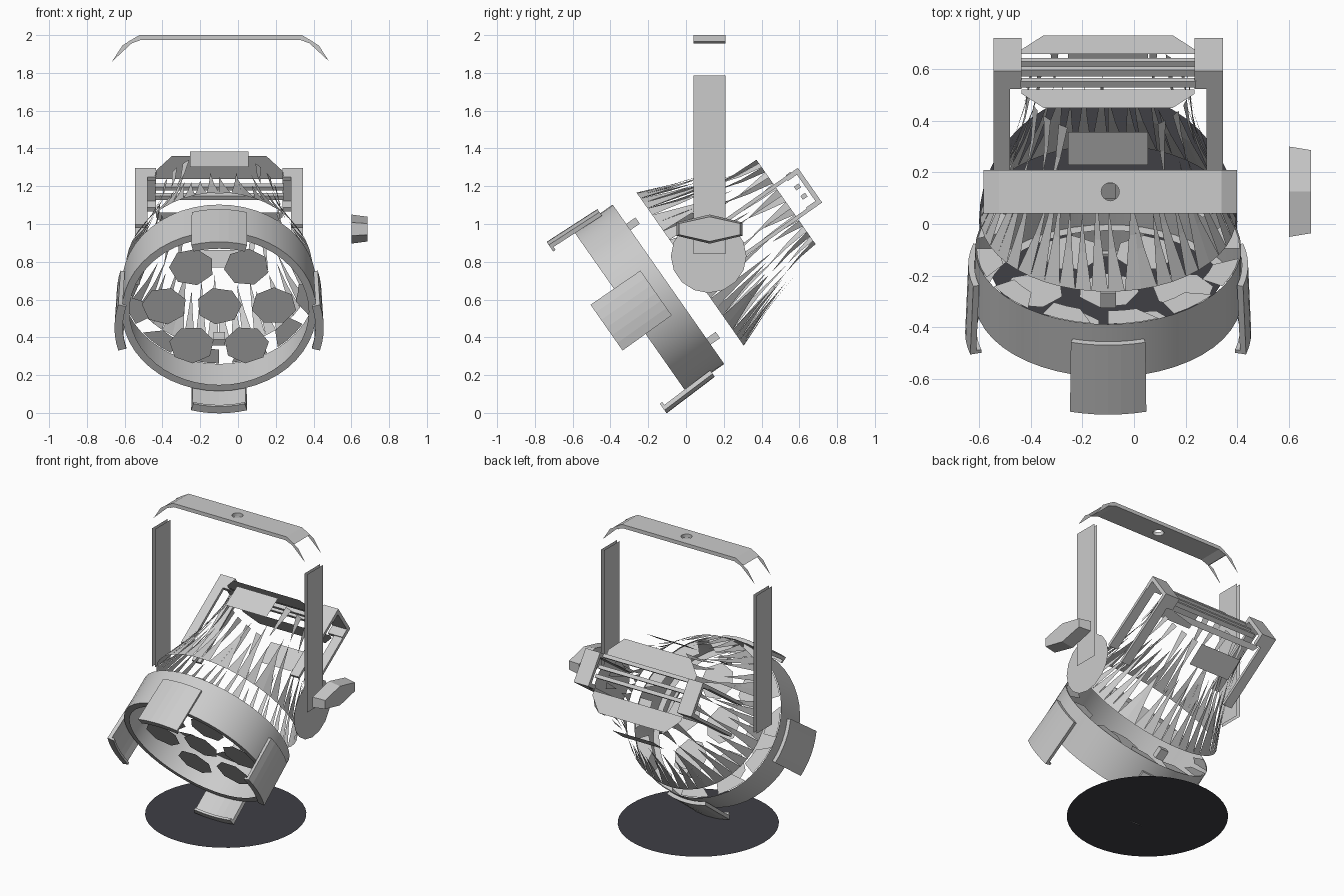
import bpy, bmesh, random
from math import sin, cos, pi, radians

if "Cube" in bpy.data.objects:
    bpy.data.objects.remove(bpy.data.objects["Cube"])

random.seed(4)
CX, PY, PZ = -0.1, 0.12, 0.83          # tilt pivot of the lamp head
YX = -0.092                            # yoke centre
CT, ST = cos(radians(35)), sin(radians(35))


def head(x, u, t):
    """Head space (x side, u up, t backwards along lamp axis) to world."""
    return (CX + x, PY + CT * t - ST * u, PZ + ST * t + CT * u)


def polar(r, a, t):
    return head(r * sin(a), r * cos(a), t)


def build(name, polys, smooth=False):
    bm = bmesh.new()
    for p in polys:
        bm.faces.new([bm.verts.new(v) for v in p])
    bmesh.ops.remove_doubles(bm, verts=bm.verts, dist=1e-4)
    bmesh.ops.recalc_face_normals(bm, faces=bm.faces)
    me = bpy.data.meshes.new(name)
    bm.to_mesh(me)
    bm.free()
    ob = bpy.data.objects.new(name, me)
    bpy.context.collection.objects.link(ob)
    if smooth:
        bpy.context.view_layer.objects.active = ob
        ob.select_set(True)
        bpy.ops.object.shade_smooth_by_angle()
        ob.select_set(False)
    return ob


def lathe(profile, a0, a1, n, closed=False):
    """Sweep a (t, r) profile around the lamp axis."""
    polys = []
    pairs = list(zip(profile, profile[1:]))
    if closed:
        pairs.append((profile[-1], profile[0]))
    for i in range(n):
        a, b = a0 + (a1 - a0) * i / n, a0 + (a1 - a0) * (i + 1) / n
        for (t0, r0), (t1, r1) in pairs:
            polys.append([polar(r0, a, t0), polar(r0, b, t0), polar(r1, b, t1), polar(r1, a, t1)])
    if closed:
        for a in (a0, a1):
            polys.append([polar(r, a, t) for t, r in profile])
    return polys


def prism(A, B):
    """Solid between two matching outlines."""
    n = len(A)
    return [A, B] + [[A[i], A[(i + 1) % n], B[(i + 1) % n], B[i]] for i in range(n)]


def head_box(x0, x1, u0, u1, t0, t1):
    q = [(x0, u0), (x1, u0), (x1, u1), (x0, u1)]
    return prism([head(x, u, t0) for x, u in q], [head(x, u, t1) for x, u in q])


# front ring with its lip
build("front_ring", lathe([(-.26, .515), (-.51, .515), (-.51, .475)], 0, 2 * pi, 48), True)

# broken annulus at the back of the ring
N = 48
polys = []
for i in range(N):
    a, b = 2 * pi * i / N, 2 * pi * (i + 1) / N
    if i % 4 < 2:
        polys.append([polar(.51, a, -.262), polar(.51, b, -.262), polar(.42, b, -.262), polar(.42, a, -.262)])
    elif i % 4 == 2:
        polys.append([polar(.51, a, -.262), polar(.51, b, -.262), polar(.42, a, -.262)])
build("ring_back_plate", polys)

# four accessory clips round the ring
for k, side in enumerate(("top", "right", "bottom", "left")):
    c = k * pi / 2
    prof = [(-.34, .518), (-.34, .542), (-.66, .554), (-.66, .51), (-.645, .51), (-.645, .53)]
    build("clip_" + side, lathe(prof, c - .27, c + .27, 6, True))

# seven lamp lenses
polys = []
for k in range(7):
    d = 0 if k == 6 else .29
    cx, cu = d * cos(k * pi / 3), d * sin(k * pi / 3)
    polys.append([head(cx + .12 * sin(j * 2 * pi / 7 + k), cu + .12 * cos(j * 2 * pi / 7 + k), -.46)
                  for j in range(7)])
build("lamp_lenses", polys)

# little tabs behind the ring
polys = []
for u in (-.39, .35):
    polys += head_box(-.03, .03, u, u + .04, -.27, -.2)
build("ring_tabs", polys)

# jagged can body: front spikes narrowing backwards, a few rear spikes, two rear panels
CURVE = [(-.12, .495), (.05, .425), (.2, .375), (.37, .33), (.5, .315)]


def can_r(t):
    for (t0, r0), (t1, r1) in zip(CURVE, CURVE[1:]):
        if t <= t1:
            return r0 + (r1 - r0) * (t - t0) / (t1 - t0)
    return CURVE[-1][1]


def spike(a, b, t0, t1, tip):
    m, tm = a + (b - a) * tip, (t0 + t1) / 2
    h0, h1 = (a + m) / 2, (b + m) / 2
    return [[polar(can_r(t0), a, t0), polar(can_r(t0), b, t0), polar(can_r(tm), h1, tm), polar(can_r(tm), h0, tm)],
            [polar(can_r(tm), h0, tm), polar(can_r(tm), h1, tm), polar(can_r(t1), m, t1)]]


front, rear = [], []
for i in range(N):
    a, b = 2 * pi * i / N, 2 * pi * (i + 1) / N
    front += spike(a, b, -.12, random.uniform(.15, .34), random.choice((0, 1, .5)))
    if i % 2 and abs(cos(a)) < .8:
        rear += spike(a, b, .5, random.uniform(.2, .34), random.choice((0, 1)))
build("can_front_spikes", front)
build("can_rear_spikes", rear)
for name, s in (("can_panel_top", 1), ("can_panel_bottom", -1)):
    build(name, [[head(-.155, s * .325, .36), head(.155, s * .325, .36),
                  head(.155, s * .318, .51), head(-.155, s * .318, .51)]])

# octagonal rear cover, split by slots
polys = []
for s in (1, -1):
    polys.append([head(x, s * u, .574) for x, u in
                  [(-.335, .12), (.335, .12), (.335, .15), (.25, .245), (-.25, .245), (-.335, .15)]])
build("rear_cover", polys)
polys = []
for u in (-.03, .03, .105):
    polys += head_box(-.34, .34, u - .012, u + .012, .58, .61)
build("rear_slats", polys)

# hollow side frames at the back
for name, s in (("side_frame_right", 1), ("side_frame_left", -1)):
    polys = []
    for v in (1, -1):
        polys += head_box(s * .38, s * .445, v * .092, v * .112, .13, .62)
        polys += head_box(s * .335, s * .445, v * .085, v * .112, .57, .655)
    polys += head_box(s * .335, s * .445, -.085, .085, .63, .655)
    build(name, polys)

# yoke top bar with a bolt hole
Y0, Y1 = .04, .21
out = [(-.49, 1.965), (-.43, 2), (.43, 2), (.49, 1.965), (.475, 1.955), (.42, 1.975), (-.42, 1.975), (-.475, 1.955)]
bar = build("yoke_top", prism([(YX + x, Y0, z) for x, z in out], [(YX + x, Y1, z) for x, z in out]))
circ = [(YX + .035 * cos(k * pi / 8), .125 + .035 * sin(k * pi / 8)) for k in range(16)]
hole = build("hole_cutter", prism([(x, y, 1.9) for x, y in circ], [(x, y, 2.1) for x, y in circ]))
hole.hide_render = True
hole.hide_set(True)
mod = bar.modifiers.new("hole", 'BOOLEAN')
mod.operation, mod.object = 'DIFFERENCE', hole

# bend edges and legs of the yoke
for side, s in (("right", 1), ("left", -1)):
    bend = [(.48, 1.97), (.52, 1.945), (.575, 1.86), (.505, 1.925), (.47, 1.957)]
    build("yoke_bend_" + side, [[(YX + s * x, y, z) for x, z in bend] for y in (Y0, Y1)])
    build("yoke_leg_" + side, [[(YX + s * x, Y0, .84), (YX + s * x, Y1, .84), (YX + s * x, Y1, 1.785),
                                (YX + s * x, Y0, 1.785)] for x in (.588, .566)])

# round pivot plate on the knob side
build("pivot_plate", [[(YX + .57, PY + .2 * cos(k * pi / 8), PZ + .195 * sin(k * pi / 8)) for k in range(16)]])

# tilt knob standing off the right side
shape = [(-.175, .035), (0, .077), (.175, .035), (.175, -.035), (0, -.077), (-.175, -.035)]
build("tilt_knob", prism([(.6, .125 + y, .973 + z) for y, z in shape],
                         [(.685, .125 + y * .92, .973 + z * .85) for y, z in shape]))

# dark floor disc
disc = build("floor_disc", [[(CX + .5 * cos(k * pi / 24), .01 + .5 * sin(k * pi / 24), 0) for k in range(48)]])
mat = bpy.data.materials.new("dark")
mat.diffuse_color = (.05, .05, .06, 1)
mat.use_nodes = True
mat.node_tree.nodes["Principled BSDF"].inputs["Base Color"].default_value = mat.diffuse_color
disc.data.materials.append(mat)
